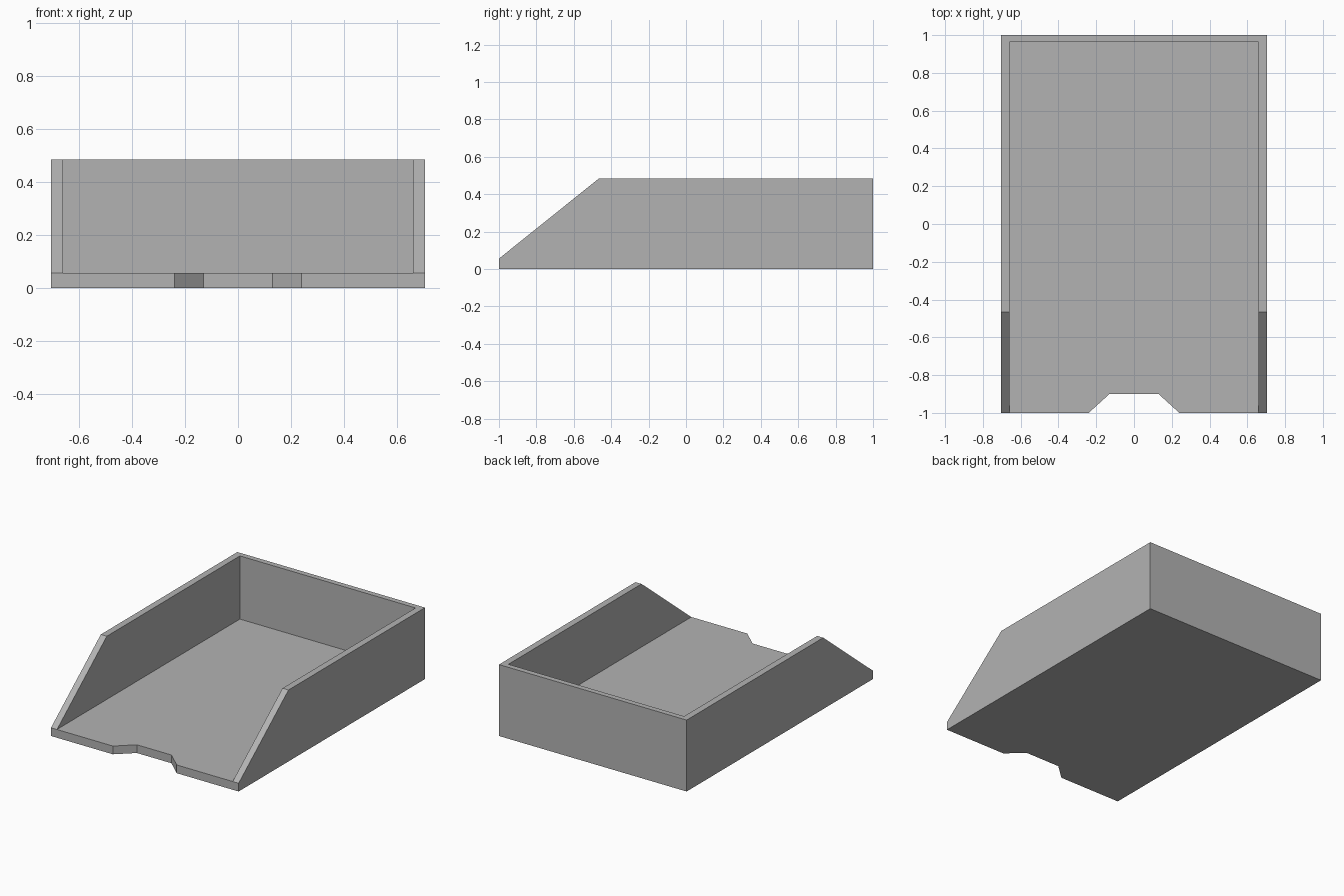
import bpy
import bmesh
from mathutils import Vector

cube = bpy.data.objects.get("Cube")
if cube:
    bpy.data.objects.remove(cube, do_unlink=True)

HALF_W, HALF_L, HEIGHT = 0.705, 1.0, 0.485
FLOOR, SIDE_WALL, BACK_WALL = 0.056, 0.045, 0.037

grey = bpy.data.materials.new("light grey plastic")
grey.use_nodes = True
colour = (0.45, 0.45, 0.45, 1)
grey.diffuse_color = colour
grey.node_tree.nodes["Principled BSDF"].inputs["Base Color"].default_value = colour


def prism(name, outline, direction):
    """Extrude a flat outline into a closed solid."""
    bm = bmesh.new()
    face = bm.faces.new([bm.verts.new(p) for p in outline])
    moved = bmesh.ops.extrude_face_region(bm, geom=[face])["geom"]
    verts = [g for g in moved if isinstance(g, bmesh.types.BMVert)]
    bmesh.ops.translate(bm, verts=verts, vec=Vector(direction))
    bmesh.ops.recalc_face_normals(bm, faces=bm.faces)
    mesh = bpy.data.meshes.new(name)
    bm.to_mesh(mesh)
    bm.free()
    mesh.materials.append(grey)
    obj = bpy.data.objects.new(name, mesh)
    bpy.context.collection.objects.link(obj)
    return obj


def cut(target, cutter):
    """Subtract a cutter, then discard it."""
    cutter.hide_render = True
    mod = target.modifiers.new("cut", "BOOLEAN")
    mod.operation, mod.solver, mod.object = "DIFFERENCE", "EXACT", cutter
    bpy.context.view_layer.objects.active = target
    bpy.ops.object.modifier_apply(modifier=mod.name)
    bpy.data.objects.remove(cutter, do_unlink=True)


# Tray body: side profile with the sloping front, across the full width
profile = [(-HALF_L, 0), (HALF_L, 0), (HALF_L, HEIGHT), (-0.465, HEIGHT), (-HALF_L, FLOOR)]
tray = prism("paper_tray", [(-HALF_W, y, z) for y, z in profile], (2 * HALF_W, 0, 0))

# Hollow, open at the top and front
inner, back = HALF_W - SIDE_WALL, HALF_L - BACK_WALL
cut(tray, prism("hollow_cutter",
                [(-inner, -1.2, FLOOR), (inner, -1.2, FLOOR), (inner, back, FLOOR), (-inner, back, FLOOR)],
                (0, 0, 1)))

# Tapered finger notch in the front edge of the floor
cut(tray, prism("notch_cutter",
                [(-0.24, -1.0, -0.1), (-0.24, -1.1, -0.1), (0.24, -1.1, -0.1),
                 (0.24, -1.0, -0.1), (0.13, -0.9, -0.1), (-0.13, -0.9, -0.1)],
                (0, 0, 0.3)))
